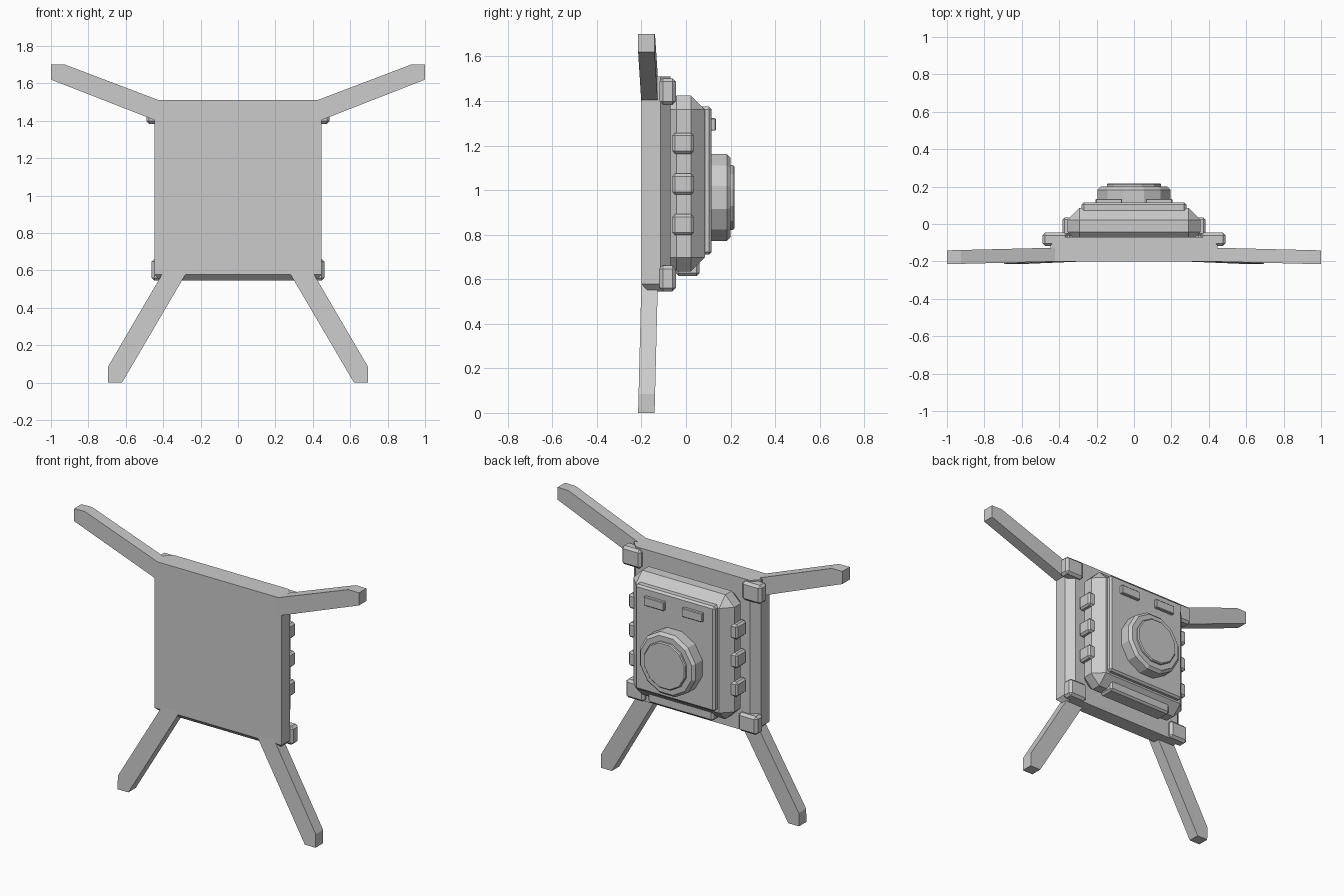
import bpy, bmesh, math
from mathutils import Matrix

if "Cube" in bpy.data.objects:
    bpy.data.objects.remove(bpy.data.objects["Cube"])


def finish(name, bm):
    bmesh.ops.recalc_face_normals(bm, faces=bm.faces[:])
    me = bpy.data.meshes.new(name)
    bm.to_mesh(me)
    bm.free()
    ob = bpy.data.objects.new(name, me)
    bpy.context.collection.objects.link(ob)
    return ob


def box_bm(x, y, z):
    bm = bmesh.new()
    bmesh.ops.create_cube(bm, size=1)
    for v in bm.verts:
        for i, (a, b) in enumerate((x, y, z)):
            v.co[i] = a if v.co[i] < 0 else b
    return bm


def bevel(bm, edges, width):
    bmesh.ops.bevel(bm, geom=edges, offset=width, offset_type='OFFSET',
                    segments=1, profile=0.5, affect='EDGES')


def box(name, x, y, z, width=0.0):
    bm = box_bm(x, y, z)
    if width:
        bevel(bm, bm.edges[:], width)
    return finish(name, bm)


def mirrored(name, x, y, z, width):
    box(name + "_right", x, y, z, width)
    box(name + "_left", (-x[1], -x[0]), y, z, width)


def limb(name, outline, lean):
    """Extrude an x-z outline through y; lean gives the front y for each point."""
    for side, s in (("right", 1), ("left", -1)):
        bm = bmesh.new()
        front = [bm.verts.new((s * x, lean(x, z), z)) for x, z in outline]
        face = bm.faces.new(front)
        ext = bmesh.ops.extrude_face_region(bm, geom=[face])["geom"]
        for v in ext:
            if isinstance(v, bmesh.types.BMVert):
                v.co.y += 0.074
        finish(name + "_" + side, bm)


def disc(name, radius, y0, y1, z, width, sides=12):
    bm = bmesh.new()
    turn = (Matrix.Translation((0, (y0 + y1) / 2, z))
            @ Matrix.Rotation(-math.pi / 2, 4, 'X')
            @ Matrix.Rotation(math.pi / sides, 4, 'Z'))
    bmesh.ops.create_cone(bm, cap_ends=True, segments=sides, radius1=radius,
                          radius2=radius, depth=y1 - y0, matrix=turn)
    rim = [e for e in bm.edges if all(v.co.y > y1 - 1e-4 for v in e.verts)]
    bevel(bm, rim, width)
    finish(name, bm)


# Flat front plate, chamfered on its rear uprights and lower corners
bm = box_bm((-0.447, 0.447), (-0.20, -0.07), (0.545, 1.51))
bevel(bm, [e for e in bm.edges if all(v.co.y > -0.1 for v in e.verts)
           and abs(e.verts[0].co.x - e.verts[1].co.x) < 1e-4], 0.045)
low = [e for e in bm.edges if all(v.co.z < 0.55 and abs(v.co.x) > 0.44 for v in e.verts)]
bevel(bm, low, 0.033)
finish("front_plate", bm)

# Splayed arms and legs
limb("upper_arm", [(0.36, 1.37), (0.45, 1.405), (1.0, 1.62), (1.0, 1.70),
                   (0.925, 1.70), (0.41, 1.505), (0.36, 1.486)],
     lambda x, z: -0.199 - 0.016 * (x - 0.36) / 0.64)
limb("lower_leg", [(0.62, 0), (0.695, 0), (0.695, 0.085), (0.42, 0.555),
                   (0.394, 0.60), (0.268, 0.60)],
     lambda x, z: -0.215 + 0.015 * z / 0.6)

# Corner blocks
mirrored("upper_corner_block", (0.355, 0.49), (-0.118, -0.046), (1.383, 1.502), 0.015)
mirrored("lower_corner_block", (0.33, 0.462), (-0.118, -0.046), (0.545, 0.662), 0.015)

# Rear housing with bevelled edges and raised panel
box("rear_housing", (-0.355, 0.355), (-0.105, 0.085), (0.635, 1.425), 0.063)
box("rear_panel", (-0.28, 0.28), (0.05, 0.115), (0.71, 1.375), 0.012)
box("bottom_bar", (-0.23, 0.23), (-0.045, 0.06), (0.615, 0.70), 0.012)

# Side buttons
for i, z in enumerate((0.845, 1.027, 1.21)):
    mirrored(f"side_button_{i + 1}", (0.32, 0.383), (-0.062, 0.035),
             (z - 0.047, z + 0.047), 0.012)

# Panel tabs
mirrored("panel_tab", (0.063, 0.205), (0.10, 0.134), (1.267, 1.323), 0.004)

# Round dial and its cap
disc("dial", 0.202, 0.10, 0.20, 0.967, 0.017)
disc("dial_cap", 0.15, 0.18, 0.217, 0.967, 0.006)
